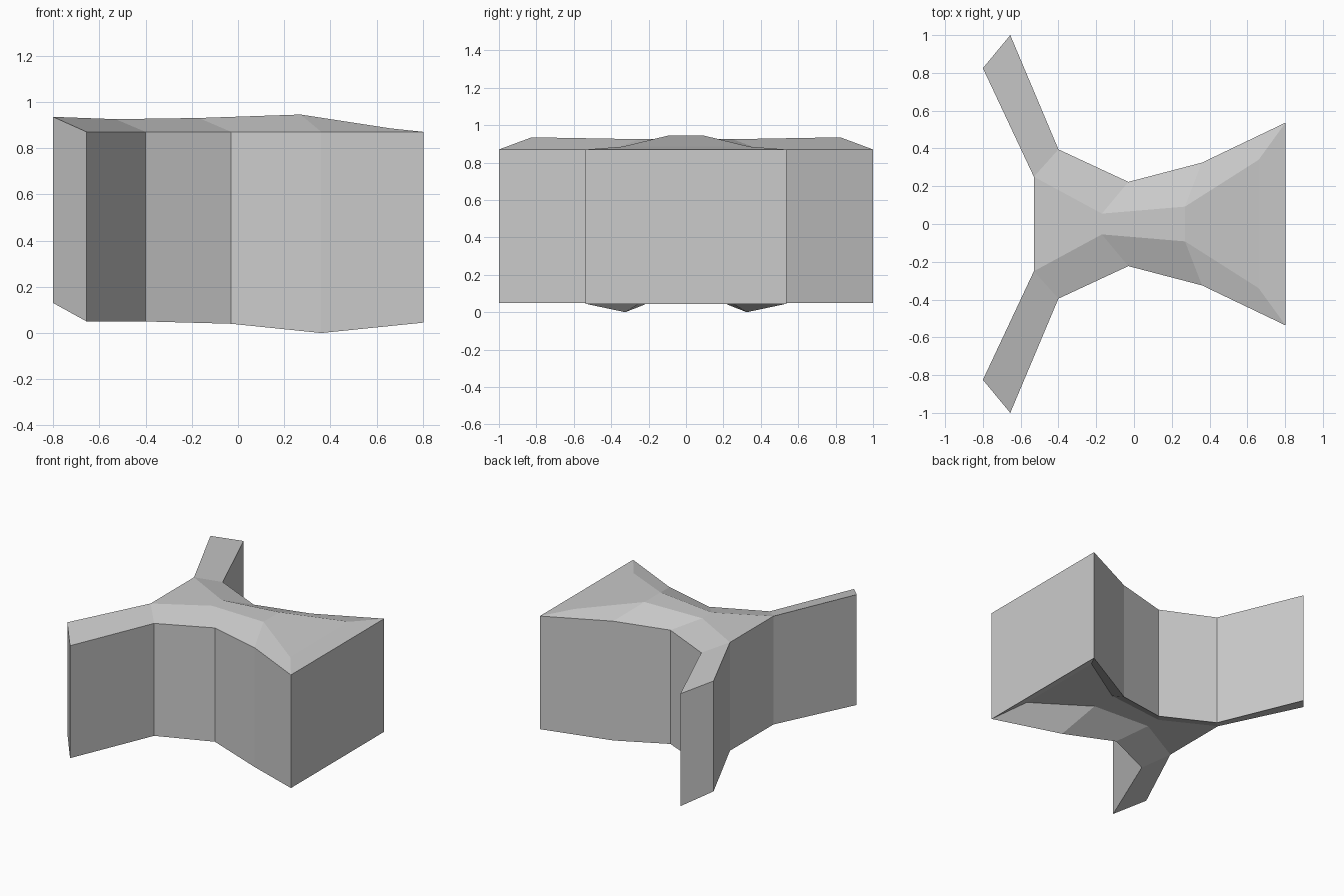
import bpy
import bmesh

cube = bpy.data.objects.get("Cube")
if cube:
    bpy.data.objects.remove(cube, do_unlink=True)

# One grey for the whole body
grey = bpy.data.materials.new("light grey")
grey.use_nodes = True
colour = (0.6, 0.6, 0.6, 1.0)
grey.diffuse_color = colour
bsdf = next(n for n in grey.node_tree.nodes if n.type == 'BSDF_PRINCIPLED')
bsdf.inputs["Base Color"].default_value = colour

# Stations from arm tip to wide end: x, y, top z, bottom z
outer = [(-0.655, 1.0, 0.87, 0.05), (-0.40, 0.395, 0.87, 0.05), (-0.03, 0.223, 0.87, 0.04),
         (0.36, 0.325, 0.87, 0.0), (0.803, 0.537, 0.87, 0.045)]
inner = [(-0.80, 0.825, 0.935, 0.13), (-0.53, 0.25, 0.925, 0.135), (-0.17, 0.055, 0.93, 0.137),
         (0.27, 0.092, 0.945, 0.145), (0.66, 0.34, 0.885, 0.14)]

bm = bmesh.new()


def chain(points, side, level):
    """Vertices of one chain on one side (+1 or -1), level 2 = top, 3 = bottom."""
    return [bm.verts.new((p[0], p[1] * side, p[level])) for p in points]


def strip(a, b):
    """Quads between two chains of equal length."""
    for i in range(len(a) - 1):
        bm.faces.new((a[i], a[i + 1], b[i + 1], b[i]))


rims, ridges = {}, {}
for level in (2, 3):
    for side in (1, -1):
        rims[level, side] = chain(outer, side, level)
        ridges[level, side] = chain(inner, side, level)
        # Sloping band from the rim to the ridge
        strip(rims[level, side], ridges[level, side])
    # Middle band between the two ridges, then the slope to the wide end
    strip(ridges[level, 1][1:], ridges[level, -1][1:])
    strip([ridges[level, 1][-1], rims[level, 1][-1]],
          [ridges[level, -1][-1], rims[level, -1][-1]])

# Walls: a closed loop around the outline
loops = []
for level in (2, 3):
    loop = []
    for side in (1, -1):
        half = ridges[level, side][1::-1] + rims[level, side]
        loop += half if side == 1 else half[::-1]
    loops.append(loop + loop[:1])
strip(loops[0], loops[1])

bmesh.ops.recalc_face_normals(bm, faces=bm.faces)
mesh = bpy.data.meshes.new("forked_body")
bm.to_mesh(mesh)
bm.free()
mesh.materials.append(grey)
body = bpy.data.objects.new("forked_body", mesh)
bpy.context.collection.objects.link(body)
